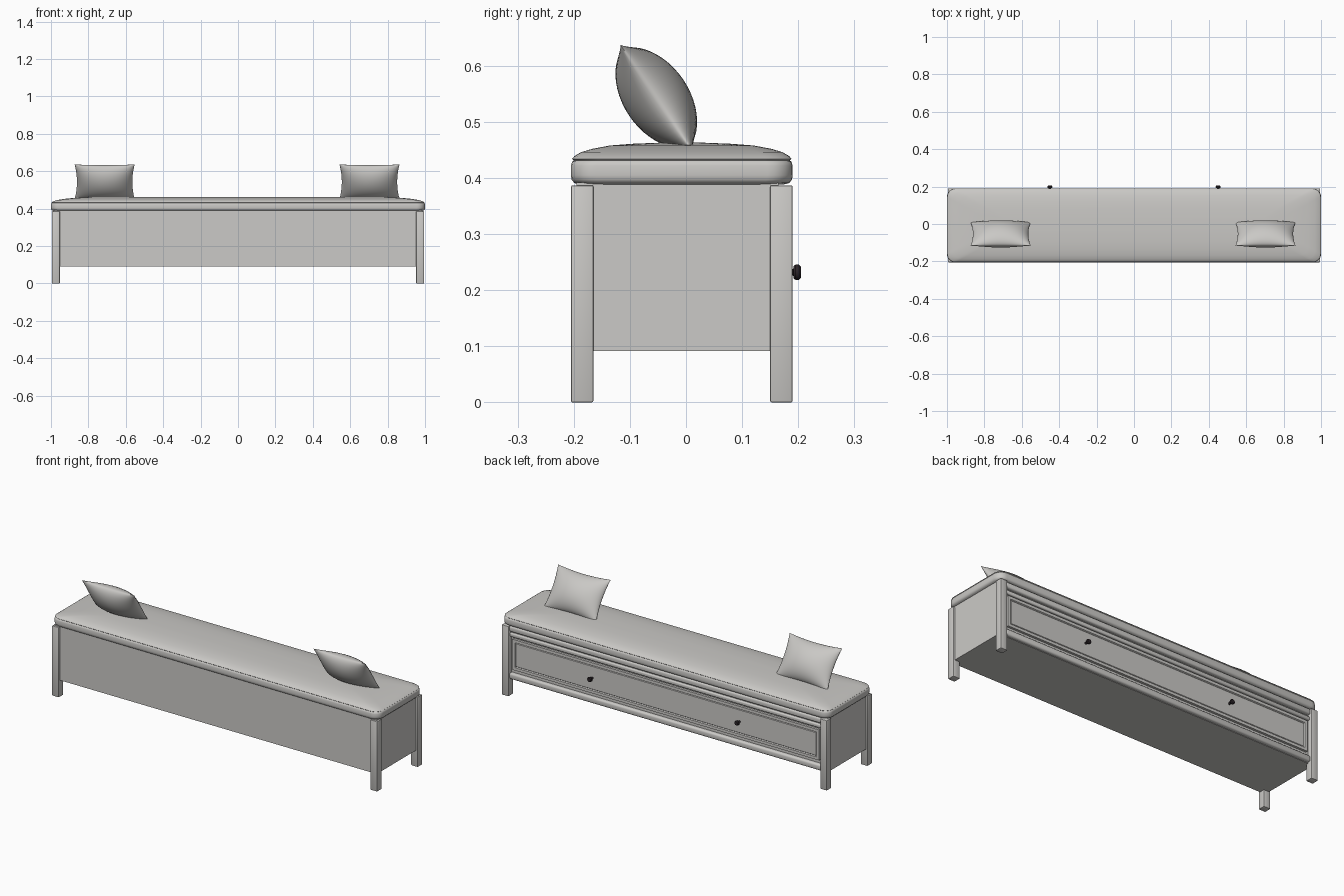
import bpy, bmesh, math
from mathutils import Vector, Matrix

if "Cube" in bpy.data.objects:
    bpy.data.objects.remove(bpy.data.objects["Cube"])


def material(name, rgb):
    m = bpy.data.materials.new(name)
    m.diffuse_color = (*rgb, 1)
    m.use_nodes = True
    m.node_tree.nodes["Principled BSDF"].inputs["Base Color"].default_value = m.diffuse_color
    return m


WOOD = material("pale grey wood", (0.60, 0.59, 0.57))
FABRIC = material("warm grey fabric", (0.59, 0.58, 0.56))
DARK = material("dark knob metal", (0.025, 0.018, 0.022))


def finish(bm, name, mat, angle=35):
    bmesh.ops.recalc_face_normals(bm, faces=bm.faces)
    me = bpy.data.meshes.new(name)
    bm.to_mesh(me)
    bm.free()
    ob = bpy.data.objects.new(name, me)
    bpy.context.collection.objects.link(ob)
    me.materials.append(mat)
    bpy.ops.object.select_all(action='DESELECT')
    ob.select_set(True)
    bpy.context.view_layer.objects.active = ob
    bpy.ops.object.shade_smooth_by_angle(angle=math.radians(angle))
    return ob


def box_bm(lo, hi, bevel=0, segments=2):
    bm = bmesh.new()
    lo, hi = Vector(lo), Vector(hi)
    mat = Matrix.Translation((lo + hi) / 2) @ Matrix.Diagonal((*(hi - lo), 1))
    bmesh.ops.create_cube(bm, size=1, matrix=mat)
    if bevel:
        bmesh.ops.bevel(bm, geom=bm.edges[:], offset=bevel, segments=segments,
                        profile=0.5, affect='EDGES')
    return bm


def box(name, lo, hi, bevel=0, segments=2):
    return finish(box_bm(lo, hi, bevel, segments), name, WOOD)


# Legs
for sx in (-1, 1):
    side = "left" if sx < 0 else "right"
    for place, y0 in (("front", -0.205), ("back", 0.15)):
        x0, x1 = sorted((sx * 0.953, sx * 0.994))
        box(f"{place}_{side}_leg", (x0, y0, 0), (x1, y0 + 0.04, 0.387), 0.003)

# Chest body between the legs
box("chest_body", (-0.985, -0.195, 0.092), (0.985, 0.165, 0.392))

# Horizontal mouldings around the drawer
for name, z0, z1, y1, r in (("top_rail", 0.356, 0.387, 0.184, 0.009),
                            ("thin_moulding", 0.326, 0.347, 0.178, 0.006),
                            ("bottom_rail", 0.094, 0.128, 0.184, 0.010)):
    box(name, (-0.955, 0.145, z0), (0.955, y1, z1), r, 3)

# Drawer front with a stepped, sunken panel
bm = box_bm((-0.938, 0.15, 0.148), (0.938, 0.178, 0.317))
face = max(bm.faces, key=lambda f: f.calc_center_median().y)
for thick, depth in ((0.022, 0), (0.005, -0.006), (0.004, 0.003)):
    bmesh.ops.inset_region(bm, faces=[face], thickness=thick, depth=0)
    for v in face.verts:
        v.co.y += depth
finish(bm, "drawer_front", WOOD, 20)

# Drawer knobs
for sx, side in ((-1, "left"), (1, "right")):
    bm = bmesh.new()
    prof = [(0.006, 0.165), (0.006, 0.191), (0.011, 0.192), (0.0135, 0.195),
            (0.0135, 0.201), (0.010, 0.205)]
    rings = []
    for r, y in prof:
        rings.append([bm.verts.new((sx * 0.45 + r * math.cos(a * math.tau / 20), y,
                                    0.232 + r * math.sin(a * math.tau / 20)))
                      for a in range(20)])
    for a, b in zip(rings, rings[1:]):
        for i in range(20):
            j = (i + 1) % 20
            bm.faces.new((a[i], a[j], b[j], b[i]))
    bm.faces.new(rings[0])
    bm.faces.new(rings[-1])
    finish(bm, f"{side}_knob", DARK)

# Seat cushion: rounded rectangle rings, seam groove, then a soft dome
bm = bmesh.new()
prof = [(0.018, 0.388), (0.006, 0.391), (0.001, 0.397), (0, 0.405), (0, 0.422),
        (0.002, 0.429), (0.005, 0.431), (0.002, 0.434), (0.006, 0.439),
        (0.018, 0.446), (0.038, 0.452), (0.07, 0.458), (0.11, 0.461), (0.16, 0.463)]
rings = []
for inset, z in prof:
    hx = 1.0 - inset * (1 if z < 0.437 else 1.8)
    hy = 0.1975 - inset
    r = min(0.045, hy * 0.5)
    ring = []
    for k, (sx, sy) in enumerate(((1, 1), (-1, 1), (-1, -1), (1, -1))):
        for i in range(7):
            a = math.pi / 2 * (k + i / 6)
            ring.append(bm.verts.new((sx * (hx - r) + r * math.cos(a),
                                      sy * (hy - r) + r * math.sin(a) - 0.0075, z)))
    rings.append(ring)
for a, b in zip(rings, rings[1:]):
    for i in range(len(a)):
        j = (i + 1) % len(a)
        bm.faces.new((a[i], a[j], b[j], b[i]))
bm.faces.new(rings[0])
bm.faces.new(rings[-1])
finish(bm, "seat_cushion", FABRIC, 50)

# Throw pillows: two bulging sheets meeting in a pinched seam, leaning forward
N = 24
along = Vector((0, -0.56, 0.828))
out = Vector((0, 0.828, 0.56))
for cx, side in ((-0.713, "left"), (0.703, "right")):
    bm = bmesh.new()
    for sgn in (-1, 1):
        grid = []
        for i in range(N + 1):
            row = []
            for j in range(N + 1):
                u = math.sin(math.pi / 2 * (2 * i / N - 1))
                v = math.sin(math.pi / 2 * (2 * j / N - 1))
                bulge = 0.058 * (max(0, 1 - u * u) * max(0, 1 - v * v)) ** 0.6
                x = 0.161 * u * (1 - 0.08 * (1 - v * v))
                w = 0.114 * v * (1 - 0.09 * (1 - u * u))
                row.append(bm.verts.new(Vector((cx + x, -0.053, 0.543))
                                        + along * w + out * (sgn * bulge)))
            grid.append(row)
        for i in range(N):
            for j in range(N):
                bm.faces.new((grid[i][j], grid[i + 1][j],
                              grid[i + 1][j + 1], grid[i][j + 1]))
    bmesh.ops.remove_doubles(bm, verts=bm.verts[:], dist=0.0001)
    finish(bm, f"{side}_pillow", FABRIC, 60)
